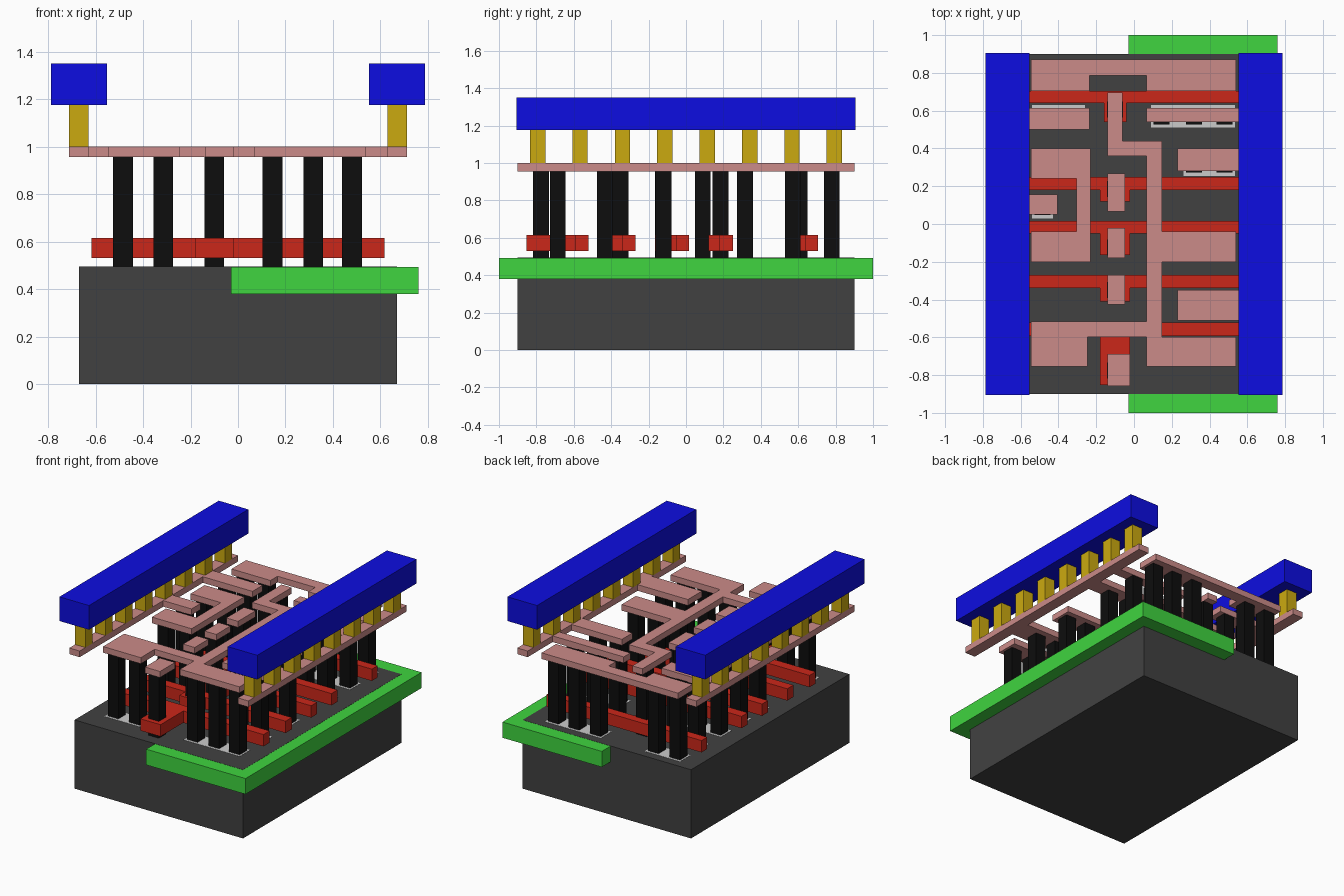
import bpy, bmesh

if "Cube" in bpy.data.objects:
    bpy.data.objects.remove(bpy.data.objects["Cube"])


def material(name, rgb):
    m = bpy.data.materials.new(name)
    m.diffuse_color = (*rgb, 1)
    m.use_nodes = True
    m.node_tree.nodes["Principled BSDF"].inputs["Base Color"].default_value = m.diffuse_color
    return m


DARK = material("dark_grey", (0.053, 0.053, 0.053))
LIGHT = material("light_grey", (0.55, 0.55, 0.55))
GREEN = material("green", (0.05, 0.66, 0.05))
RED = material("red", (0.6, 0.02, 0.01))
BLACK = material("black", (0.004, 0.004, 0.004))
PINK = material("pink", (0.6, 0.26, 0.25))
YELLOW = material("yellow", (0.6, 0.4, 0.005))
BLUE = material("blue", (0.004, 0.004, 0.75))


def plates(name, outlines, z0, z1, mat):
    """Extrude one or more flat outlines from z0 to z1 into a single object."""
    bm = bmesh.new()
    for pts in outlines:
        low = [bm.verts.new((x, y, z0)) for x, y in pts]
        top = [bm.verts.new((x, y, z1)) for x, y in pts]
        bm.faces.new(low[::-1])
        bm.faces.new(top)
        n = len(pts)
        for i in range(n):
            j = (i + 1) % n
            bm.faces.new((low[i], low[j], top[j], top[i]))
    bmesh.ops.recalc_face_normals(bm, faces=bm.faces)
    me = bpy.data.meshes.new(name)
    bm.to_mesh(me)
    bm.free()
    me.materials.append(mat)
    ob = bpy.data.objects.new(name, me)
    bpy.context.collection.objects.link(ob)
    return ob


def rect(x0, x1, y0, y1):
    return [(x0, y0), (x1, y0), (x1, y1), (x0, y1)]


def square(x, y, s=0.084):
    return rect(x - s / 2, x + s / 2, y - s / 2, y + s / 2)


# Base block and the well set into its right half
plates("substrate", [rect(-0.67, 0.67, -0.9, 0.9)], 0, 0.494, DARK)
plates("well", [rect(-0.03, 0.76, -1, 1)], 0.38, 0.493, GREEN)

# Gate strips: a bar across with a contact pad on its lower side
GX = 0.617
for i, (y0, y1, pad_y, pad_w) in enumerate([
        (0.64, 0.705, 0.54, 0.06), (0.18, 0.25, 0.12, 0.08),
        (-0.05, 0.017, -0.165, 0.08), (-0.34, -0.27, -0.41, 0.08),
        (-0.592, -0.522, -0.852, 0.08)]):
    a, b = -0.1 - pad_w, -0.1 + pad_w
    plates(f"gate_{i + 1}", [[(-GX, y0), (a, y0), (a, pad_y), (b, pad_y),
                              (b, y0), (GX, y0), (GX, y1), (-GX, y1)]],
           0.53, 0.615, RED)

# Contact pillars, with thin diffusion patches under each row
LEFT, RIGHT = (-0.485, -0.315), (0.145, 0.317, 0.48)
ROWS = [(0.78, LEFT), (0.57, LEFT), (0.315, LEFT), (0.09, LEFT[:1]),
        (-0.12, LEFT), (-0.685, LEFT),
        (0.78, RIGHT), (0.57, RIGHT), (0.315, RIGHT[1:]),
        (-0.12, RIGHT), (-0.435, RIGHT[1:]), (-0.685, RIGHT)]
plates("contacts", [square(x, y) for y, xs in ROWS for x in xs],
       0.494, 0.956, BLACK)
plates("diffusion_patches",
       [rect(xs[0] - 0.055, xs[-1] + 0.055, y - 0.06, y + 0.06)
        for y, xs in ROWS], 0.48, 0.4955, LIGHT)
plates("gate_contacts",
       [square(-0.1, y) for y in (0.607, 0.185, -0.125, -0.35, -0.775)],
       0.494, 0.956, BLACK)

# Lower metal layer
M0, M1 = 0.956, 1.0


def rail(name, side, straps):
    """Supply rail with straps reaching inward, given top to bottom."""
    pts = [(0.712 * side, -0.9), (0.712 * side, 0.9), (0.63 * side, 0.9)]
    for x, y1, y0 in straps:
        pts += [(0.63 * side, y1), (x, y1), (x, y0), (0.63 * side, y0)]
    pts.append((0.63 * side, -0.9))
    plates(name, [pts], M0, M1, PINK)


rail("left_rail", -1, [(-0.235, 0.615, 0.5), (-0.405, 0.155, 0.05)])
rail("right_rail", 1, [(0.065, 0.615, 0.54), (0.23, 0.4, 0.28),
                       (0.23, -0.35, -0.51)])
plates("top_bridge", [[(-0.545, 0.705), (-0.235, 0.705), (-0.235, 0.785),
                       (0.065, 0.785), (0.065, 0.705), (0.54, 0.705),
                       (0.54, 0.87), (-0.545, 0.87)]], M0, M1, PINK)
plates("left_link", [[(-0.545, 0.4), (-0.23, 0.4), (-0.23, -0.2),
                      (-0.545, -0.2), (-0.545, -0.04), (-0.305, -0.04),
                      (-0.305, 0.24), (-0.545, 0.24)]], M0, M1, PINK)
plates("centre_link", [[(-0.14, 0.695), (-0.06, 0.695), (-0.06, 0.44),
                        (0.147, 0.44), (0.147, -0.04), (0.54, -0.04),
                        (0.54, -0.2), (0.147, -0.2), (0.147, -0.597),
                        (0.54, -0.597), (0.54, -0.755), (0.067, -0.755),
                        (0.067, -0.597), (-0.245, -0.597), (-0.245, -0.755),
                        (-0.545, -0.755), (-0.545, -0.515), (0.067, -0.515),
                        (0.067, 0.36), (-0.14, 0.36)]], M0, M1, PINK)
plates("gate_pads", [rect(-0.14, -0.047, 0.067, 0.267),
                     rect(-0.14, -0.047, -0.18, -0.02),
                     rect(-0.14, -0.047, -0.425, -0.27),
                     rect(-0.14, -0.02, -0.858, -0.687)], M0, M1, PINK)

# Vias and upper power bars on both sides
for side, label in ((-1, "left"), (1, "right")):
    plates(f"{label}_vias",
           [square(0.671 * side, -0.793 + i * 0.2266, 0.082) for i in range(8)],
           M1, 1.176, YELLOW)
    xs = sorted((0.552 * side, 0.787 * side))
    plates(f"{label}_power_bar", [rect(*xs, -0.905, 0.905)], 1.176, 1.35, BLUE)
